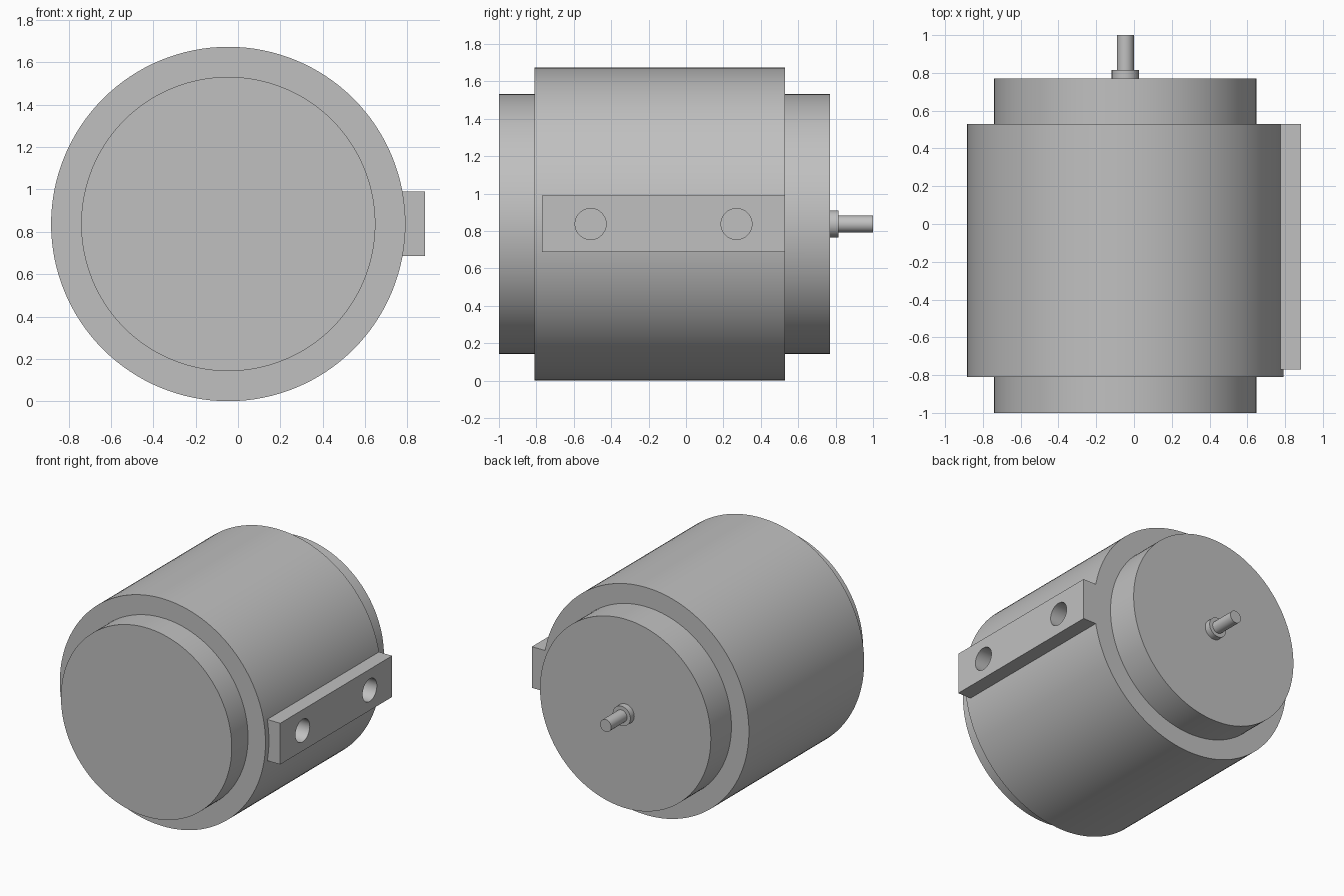
import bpy
import bmesh
import math
from mathutils import Matrix, Vector

cube = bpy.data.objects.get("Cube")
if cube:
    bpy.data.objects.remove(cube, do_unlink=True)

AXIS = Vector((-0.046, 0, 0.837))   # centre line of the motor, along y

grey = bpy.data.materials.new("plain_grey")
grey.use_nodes = True
colour = (0.53, 0.53, 0.53, 1)
grey.diffuse_color = colour
grey.node_tree.nodes["Principled BSDF"].inputs["Base Color"].default_value = colour


def make_object(name, bm):
    bmesh.ops.recalc_face_normals(bm, faces=bm.faces)
    mesh = bpy.data.meshes.new(name)
    bm.to_mesh(mesh)
    bm.free()
    mesh.materials.append(grey)
    obj = bpy.data.objects.new(name, mesh)
    bpy.context.collection.objects.link(obj)
    return obj


def lathe(name, profile, steps):
    """Turn a list of (radius, y) points around the motor axis."""
    bm = bmesh.new()
    verts = [bm.verts.new(AXIS + Vector((r, y, 0))) for r, y in profile]
    edges = [bm.edges.new(pair) for pair in zip(verts, verts[1:])]
    bmesh.ops.spin(bm, geom=verts + edges, cent=AXIS, axis=(0, 1, 0),
                   angle=math.tau, steps=steps)
    bmesh.ops.remove_doubles(bm, verts=bm.verts, dist=0.0001)
    return make_object(name, bm)


def box(name, low, high):
    low, high = Vector(low), Vector(high)
    bm = bmesh.new()
    bmesh.ops.create_cube(bm, size=1, matrix=Matrix.Translation((low + high) / 2)
                          @ Matrix.Diagonal((*(high - low), 1)))
    return make_object(name, bm)


def activate(obj):
    bpy.ops.object.select_all(action="DESELECT")
    obj.select_set(True)
    bpy.context.view_layer.objects.active = obj


def combine(target, tool, operation):
    mod = target.modifiers.new(operation.lower(), "BOOLEAN")
    mod.operation = operation
    mod.solver = "EXACT"
    mod.object = tool
    activate(target)
    bpy.ops.object.modifier_apply(modifier=mod.name)
    bpy.data.objects.remove(tool, do_unlink=True)


# Housing: wide drum with a narrower cap at each end
R, CAP = 0.837, 0.695
housing = lathe("motor_housing", [(0, -1), (CAP, -1), (CAP, -0.81), (R, -0.81),
                                  (R, 0.53), (CAP, 0.53), (CAP, 0.77), (0, 0.77)], 128)

# Mounting pad on the side, with two bolt holes
pad = box("mounting_pad", (0.6, -0.77, 0.687), (0.883, 0.53, 0.99))
combine(housing, pad, "UNION")
for y in (-0.51, 0.27):
    bm = bmesh.new()
    bmesh.ops.create_cone(bm, cap_ends=True, segments=48, radius1=0.083, radius2=0.083,
                          depth=0.5, matrix=Matrix.Translation((0.8, y, AXIS.z))
                          @ Matrix.Rotation(math.pi / 2, 4, "Y"))
    combine(housing, make_object("bolt_hole_cutter", bm), "DIFFERENCE")

# Output shaft with its collar
shaft = lathe("output_shaft", [(0, 0.76), (0.072, 0.76), (0.072, 0.815), (0.045, 0.815),
                               (0.045, 1), (0, 1)], 48)

for obj in (housing, shaft):
    activate(obj)
    bpy.ops.object.shade_smooth_by_angle(angle=math.radians(30))
